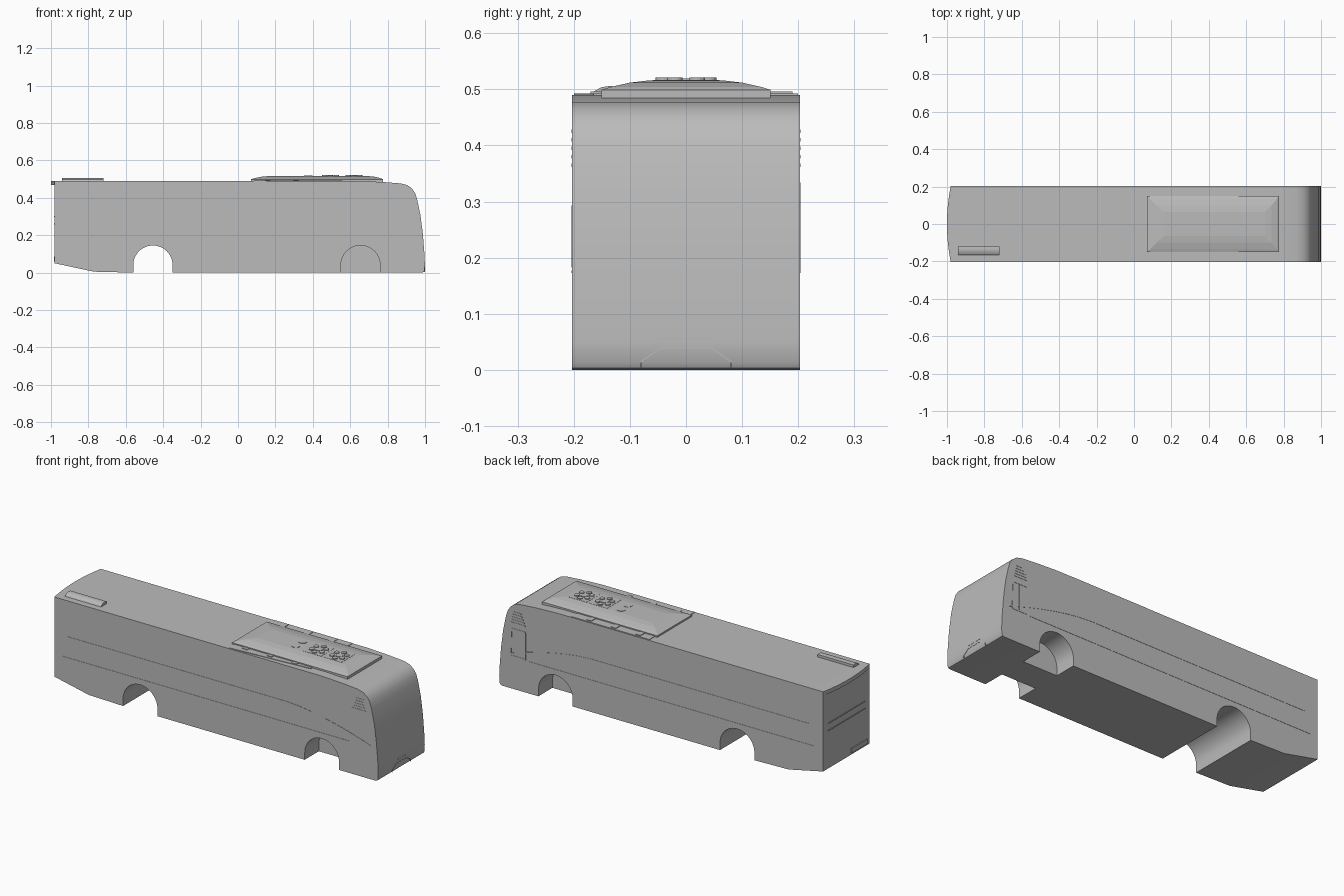
import bpy, bmesh
from math import pi, sin, cos
from mathutils import Vector

old = bpy.data.objects.get("Cube")
if old:
    bpy.data.objects.remove(old, do_unlink=True)

grey = bpy.data.materials.new("body_grey")
grey.use_nodes = True
grey.diffuse_color = (0.5, 0.5, 0.5, 1)
grey.node_tree.nodes["Principled BSDF"].inputs["Base Color"].default_value = (0.5, 0.5, 0.5, 1)

HALF = 0.203   # half the body width
ROOF = 0.49


def finish(name, bm):
    bmesh.ops.recalc_face_normals(bm, faces=bm.faces)
    mesh = bpy.data.meshes.new(name)
    bm.to_mesh(mesh)
    bm.free()
    mesh.materials.append(grey)
    obj = bpy.data.objects.new(name, mesh)
    bpy.context.collection.objects.link(obj)
    return obj


def loft(name, rings):
    """Closed skin through rings of equal point count, capped at both ends."""
    bm = bmesh.new()
    loops = [[bm.verts.new(p) for p in ring] for ring in rings]
    n = len(loops[0])
    for low, high in zip(loops, loops[1:]):
        for i in range(n):
            j = (i + 1) % n
            bm.faces.new((low[i], low[j], high[j], high[i]))
    bm.faces.new(loops[0])
    bm.faces.new(loops[-1])
    return finish(name, bm)


def prism(name, pts, a, b, axis="y"):
    """Outline extruded from a to b along one axis."""
    place = {"x": lambda p, t: (t, p[0], p[1]),
             "y": lambda p, t: (p[0], t, p[1]),
             "z": lambda p, t: (p[0], p[1], t)}[axis]
    return loft(name, [[place(p, t) for p in pts] for t in (a, b)])


def rect(u0, u1, v0, v1):
    return [(u0, v0), (u1, v0), (u1, v1), (u0, v1)]


def circle(u, v, r, n=16):
    return [(u + r * cos(2 * pi * i / n), v + r * sin(2 * pi * i / n)) for i in range(n)]


def ribbon(name, path, width, a, b, axis="y"):
    """Thin raised line of constant width along a path."""
    path = [Vector(p) for p in path]
    left, right = [], []
    for i, p in enumerate(path):
        d = (path[min(i + 1, len(path) - 1)] - path[max(i - 1, 0)]).normalized()
        side = Vector((-d.y, d.x)) * width / 2
        left.append(p + side)
        right.append(p - side)
    return prism(name, left + right[::-1], a, b, axis)


def arch(x, r=0.105, z=0.04, n=24):
    curve = [(x + r * cos(pi * i / n), z + r * sin(pi * i / n)) for i in range(n + 1)]
    return [(x + r, -0.1)] + curve + [(x - r, -0.1)]


# Body shell: side profile extruded across the width
profile = [(-0.98, 0.05), (-0.98, ROOF), (0.65, ROOF), (0.78, 0.484), (0.87, 0.477),
           (0.905, 0.468), (0.93, 0.45), (0.947, 0.425), (0.958, 0.39), (0.975, 0.31),
           (0.988, 0.21), (0.996, 0.11), (0.999, 0.05), (0.998, 0.014), (0.992, 0.003),
           (0.98, 0), (-0.56, 0), (-0.77, 0.005)]
body = prism("bus_body", profile, -HALF, HALF)

# Wheel wells: rear one runs through, front ones are pockets
cutters = [prism("rear_well_cutter", arch(-0.455), -0.3, 0.3)]
for s in (-1, 1):
    cutters.append(prism("front_well_cutter", arch(0.655), s * 0.08, s * 0.3))
for c in cutters:
    c.hide_render = True
    mod = body.modifiers.new("well", "BOOLEAN")
    mod.operation = "DIFFERENCE"
    mod.solver = "EXACT"
    mod.object = c
graph = bpy.context.evaluated_depsgraph_get()
cut_mesh = bpy.data.meshes.new_from_object(body.evaluated_get(graph))
body.modifiers.clear()
body.data = cut_mesh
for c in cutters:
    bpy.data.objects.remove(c, do_unlink=True)

# Bowed lip at the top of the rear
bow = [(-1 + 0.02 * (i / 8) ** 2, HALF * i / 8) for i in range(-8, 9)]
lip = prism("rear_roof_lip", [(-0.97, HALF)] + [(-0.97, -HALF)] + bow, 0.468, ROOF, "z")

# Roof air conditioning unit: stepped dome
dome = loft("roof_unit", [[(x, y, z) for x, y in rect(x0, x1, -w, w)] for x0, x1, w, z in (
    (0.07, 0.775, 0.151, 0.48), (0.07, 0.775, 0.151, 0.499), (0.085, 0.765, 0.135, 0.504),
    (0.12, 0.735, 0.1, 0.512), (0.16, 0.7, 0.065, 0.516))])

# Fan panels, each a ring of six small rotors round a hub
for k, x in enumerate((0.495, 0.62)):
    prism(f"fan_panel_{k}", rect(x - 0.055, x + 0.055, -0.06, 0.06), 0.514, 0.517, "z")
    for i in range(6):
        a = pi / 2 + i * pi / 3
        spot = circle(x + 0.036 * cos(a), 0.04 * sin(a), 0.014)
        prism(f"fan_rotor_{k}_{i}", spot, 0.515, 0.521, "z")
    prism(f"fan_hub_{k}", circle(x, 0, 0.018), 0.515, 0.519, "z")
for s in (-1, 1):
    prism("roof_vent_cap", circle(0.375, s * 0.03, 0.022, 24), 0.514, 0.518, "z")

# Side grilles beside the roof unit
for s in (-1, 1):
    tip = 0.2 if s > 0 else 0.165
    prism("roof_side_grille", [(0.085, s * 0.15), (0.56, s * 0.15), (0.56, s * tip), (0.085, s * 0.2)],
          0.485, 0.493, "z")
    for x in (0.16, 0.31, 0.46):
        prism("grille_louvre", rect(x - 0.015, x + 0.015, s * 0.15, s * (0.19 if s > 0 else 0.17)),
              0.488, 0.496, "z")

# Rounded roof duct near the rear
duct = prism("rear_roof_duct", [(-0.168, 0.488), (-0.163, 0.497), (-0.15, 0.504), (-0.135, 0.506),
                                (-0.12, 0.504), (-0.12, 0.488)], -0.94, -0.72, "x")

# Side trim on both flanks
sweep = [(-0.9, 0.29), (0.44, 0.29)] + [
    (0.44 + 0.51 * t, 0.29 - 0.105 * t ** 1.6) for t in (0.15, 0.3, 0.45, 0.6, 0.75, 0.9, 1)]
for s in (-1, 1):
    a, b = s * (HALF - 0.004), s * (HALF + 0.0015)
    ribbon("upper_trim", sweep, 0.006, a, b)
    ribbon("lower_trim", [(-0.93, 0.175), (0.82, 0.175)], 0.004, a, b)
    # Slatted quarter vent
    for i in range(5):
        z = 0.365 + 0.015 * i
        ribbon("quarter_vent_slat", [(0.84 + 0.006 * i, z), (0.925 - 0.003 * i, z)], 0.006, a, b)

# Door window frame on the left flank
frame = [(0.84, 0.18), (0.93, 0.18), (0.925, 0.33), (0.84, 0.33)]
for i in range(4):
    ribbon(f"door_frame_{i}", [frame[i], frame[(i + 1) % 4]], 0.008, HALF - 0.004, HALF + 0.0015)
ribbon("door_divider", [(0.885, 0.18), (0.885, 0.33)], 0.008, HALF - 0.004, HALF + 0.0015)

# Front bumper outline and slots
ribbon("bumper_outline", [(-0.08, 0.004), (-0.08, 0.015), (-0.045, 0.039), (0.045, 0.039),
                          (0.08, 0.015), (0.08, 0.004)], 0.002, 0.99, 1, "x")
for s in (-1, 1):
    prism("bumper_slot", rect(s * 0.004, s * 0.045, 0.053, 0.058), 0.99, 1, "x")

# Rear panel lines and plate
for z in (0.26, 0.3):
    ribbon("rear_panel_line", [(-0.16, z), (0.16, z)], 0.004, -0.984, -0.975, "x")
prism("rear_plate", rect(-0.18, -0.04, 0.06, 0.085), -0.985, -0.975, "x")

# Smooth the curved parts, keep corners sharp
for o in bpy.context.selected_objects:
    o.select_set(False)
for o in (body, lip, duct):
    o.select_set(True)
bpy.context.view_layer.objects.active = body
bpy.ops.object.shade_smooth_by_angle(angle=pi / 6)
